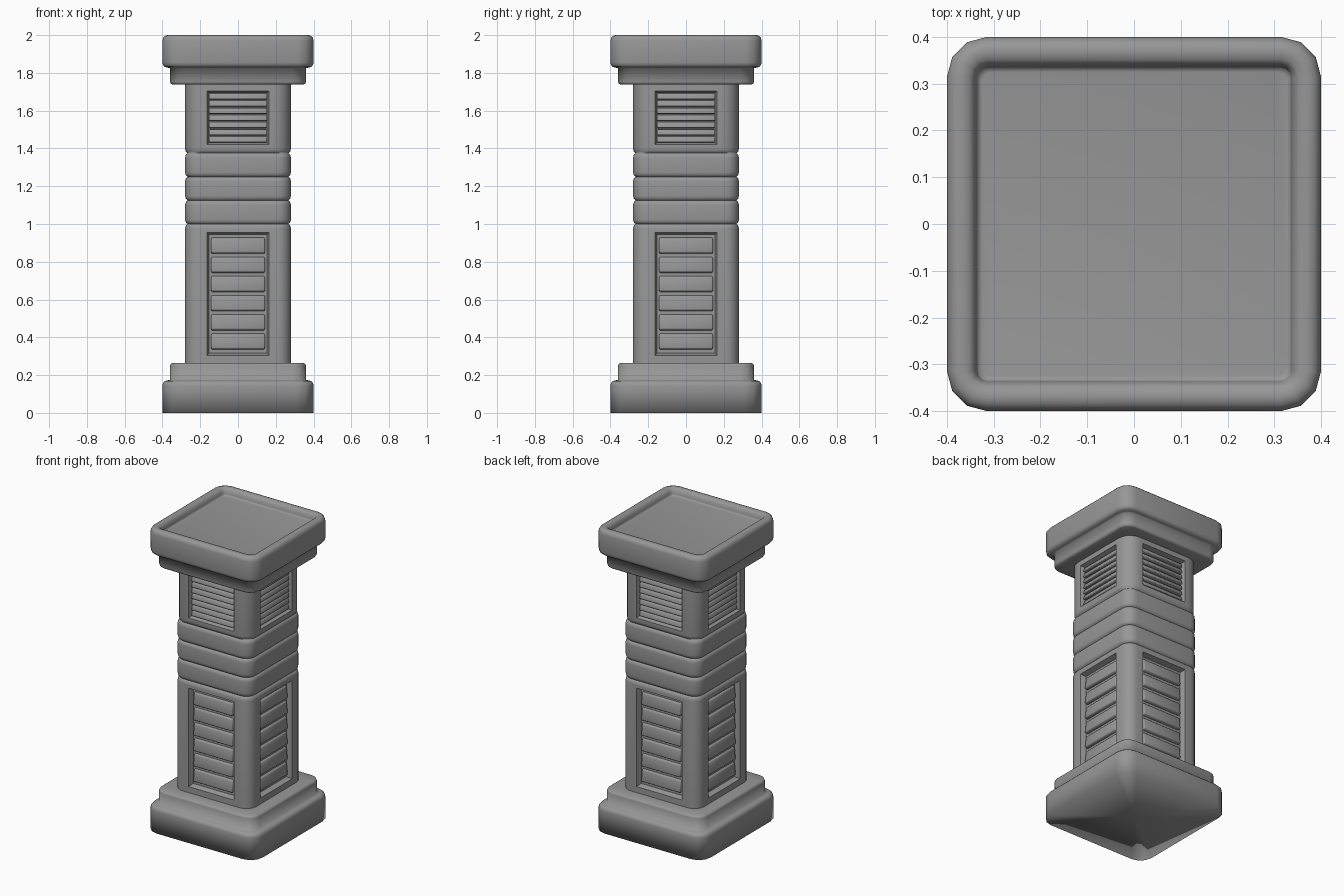
import bpy, bmesh, math
from mathutils import Matrix

if "Cube" in bpy.data.objects:
    bpy.data.objects.remove(bpy.data.objects["Cube"])

# Dark grey stone
stone = bpy.data.materials.new("dark_stone")
stone.diffuse_color = (.31, .31, .31, 1)
stone.use_nodes = True
stone.node_tree.nodes["Principled BSDF"].inputs["Base Color"].default_value = stone.diffuse_color


def make_object(name, bm):
    bmesh.ops.recalc_face_normals(bm, faces=bm.faces)
    mesh = bpy.data.meshes.new(name)
    bm.to_mesh(mesh)
    bm.free()
    mesh.materials.append(stone)
    ob = bpy.data.objects.new(name, mesh)
    bpy.context.collection.objects.link(ob)
    return ob


def apply_and_smooth(ob, angle=40):
    bpy.ops.object.select_all(action='DESELECT')
    ob.select_set(True)
    bpy.context.view_layer.objects.active = ob
    for m in list(ob.modifiers):
        bpy.ops.object.modifier_apply(modifier=m.name)
    bpy.ops.object.shade_smooth_by_angle(angle=math.radians(angle))


def loft(name, profile, seg=3, poke=False):
    """Stack rounded squares given as (half width, corner radius, z)."""
    bm = bmesh.new()
    rings = []
    for h, r, z in profile:
        ring = []
        for q in range(4):
            sx, sy = [(1, 1), (-1, 1), (-1, -1), (1, -1)][q]
            for i in range(seg + 1):
                a = math.pi / 2 * (q + i / seg)
                ring.append(bm.verts.new((sx * (h - r) + r * math.cos(a),
                                          sy * (h - r) + r * math.sin(a), z)))
        rings.append(ring)
    n = len(rings[0])
    for a, b in zip(rings, rings[1:]):
        for i in range(n):
            j = (i + 1) % n
            bm.faces.new((a[i], a[j], b[j], b[i]))
    bottom = bm.faces.new(rings[0])
    bm.faces.new(rings[-1])
    if poke:
        bmesh.ops.poke(bm, faces=[bottom])
    return make_object(name, bm)


def on_four_sides(bm):
    geom = bm.verts[:] + bm.edges[:] + bm.faces[:]
    for k in (1, 2, 3):
        new = bmesh.ops.duplicate(bm, geom=geom)['geom']
        bmesh.ops.rotate(bm, verts=[v for v in new if isinstance(v, bmesh.types.BMVert)],
                         matrix=Matrix.Rotation(k * math.pi / 2, 3, 'Z'))


# Stepped base, and the same steps upside down plus a tray for the capital
steps = [(.4, .085, 0), (.4, .085, .145), (.397, .082, .158), (.388, .078, .168),
         (.375, .075, .172), (.36, .07, .175), (.36, .07, .25), (.356, .066, .26),
         (.346, .056, .265), (.27, .05, .265)]
apply_and_smooth(loft("base", steps, poke=True), 100)
cap = [(h, r, 2 - z) for h, r, z in reversed(steps[1:])]
cap = [(h, r, z if z > 1.8 else z + .003) for h, r, z in cap]
cap += [(.4, .085, 1.97), (.396, .081, 1.986), (.386, .071, 1.996), (.372, .057, 2.0),
        (.352, .037, 1.997), (.341, .027, 1.985), (.336, .022, 1.965), (.334, .02, 1.955),
        (.325, .02, 1.953)]
apply_and_smooth(loft("capital", cap), 100)

# Shaft with four narrow rounded grooves
prof = [(.28, .072, .25)]
for i in range(4):
    z = 1.0 + i * .125
    lo = .072
    hi = .09 if i == 3 else .072
    prof += [(.28, lo, z - .024), (.278, lo - .002, z - .012), (.273, lo - .007, z - .005),
             (.267, lo - .012, z), (.273, hi - .007, z + .005),
             (.278, hi - .002, z + .012), (.28, hi, z + .024)]
prof.append((.28, .09, 1.75))
shaft = loft("shaft", prof, 5)

# Recessed panels with sloping edges cut into all four faces
panels = [(.16, .31, .95), (.16, 1.425, 1.7)]
FLOOR = -.247
bm = bmesh.new()
for w, z0, z1 in panels:
    loops = []
    for y, g in ((-.30, .012), (FLOOR, -.006)):
        loops.append([bm.verts.new(p) for p in ((-w - g, y, z0 - g), (w + g, y, z0 - g),
                                                (w + g, y, z1 + g), (-w - g, y, z1 + g))])
    a, b = loops
    bm.faces.new(a)
    bm.faces.new(b)
    for i in range(4):
        j = (i + 1) % 4
        bm.faces.new((a[i], a[j], b[j], b[i]))
on_four_sides(bm)
cutter = make_object("panel_cutter", bm)
cutter.hide_render = True
cut = shaft.modifiers.new("panels", 'BOOLEAN')
cut.operation = 'DIFFERENCE'
cut.solver = 'EXACT'
cut.object = cutter
apply_and_smooth(shaft, 55)
bpy.data.objects.remove(cutter)


def slats(name, count, first, pitch, height, half, out, bevel):
    """Louvres leaning outward at the bottom, repeated on each face."""
    bm = bmesh.new()
    for i in range(count):
        z = first + i * pitch
        section = [(FLOOR + .01, z), (out, z + height * .08),
                   (out + .009, z + height * .92), (FLOOR + .01, z + height)]
        l, r = [[bm.verts.new((x, y, s)) for y, s in section] for x in (-half, half)]
        bm.faces.new(l)
        bm.faces.new(r)
        for k in range(4):
            j = (k + 1) % 4
            bm.faces.new((l[k], l[j], r[j], r[k]))
    on_four_sides(bm)
    ob = make_object(name, bm)
    bv = ob.modifiers.new("round", 'BEVEL')
    bv.width = bevel
    bv.segments = 2
    apply_and_smooth(ob, 60)


slats("lower_slats", 6, .333, .1015, .09, .142, -.268, .007)
slats("upper_slats", 7, 1.43, .038, .035, .154, -.27, .005)
